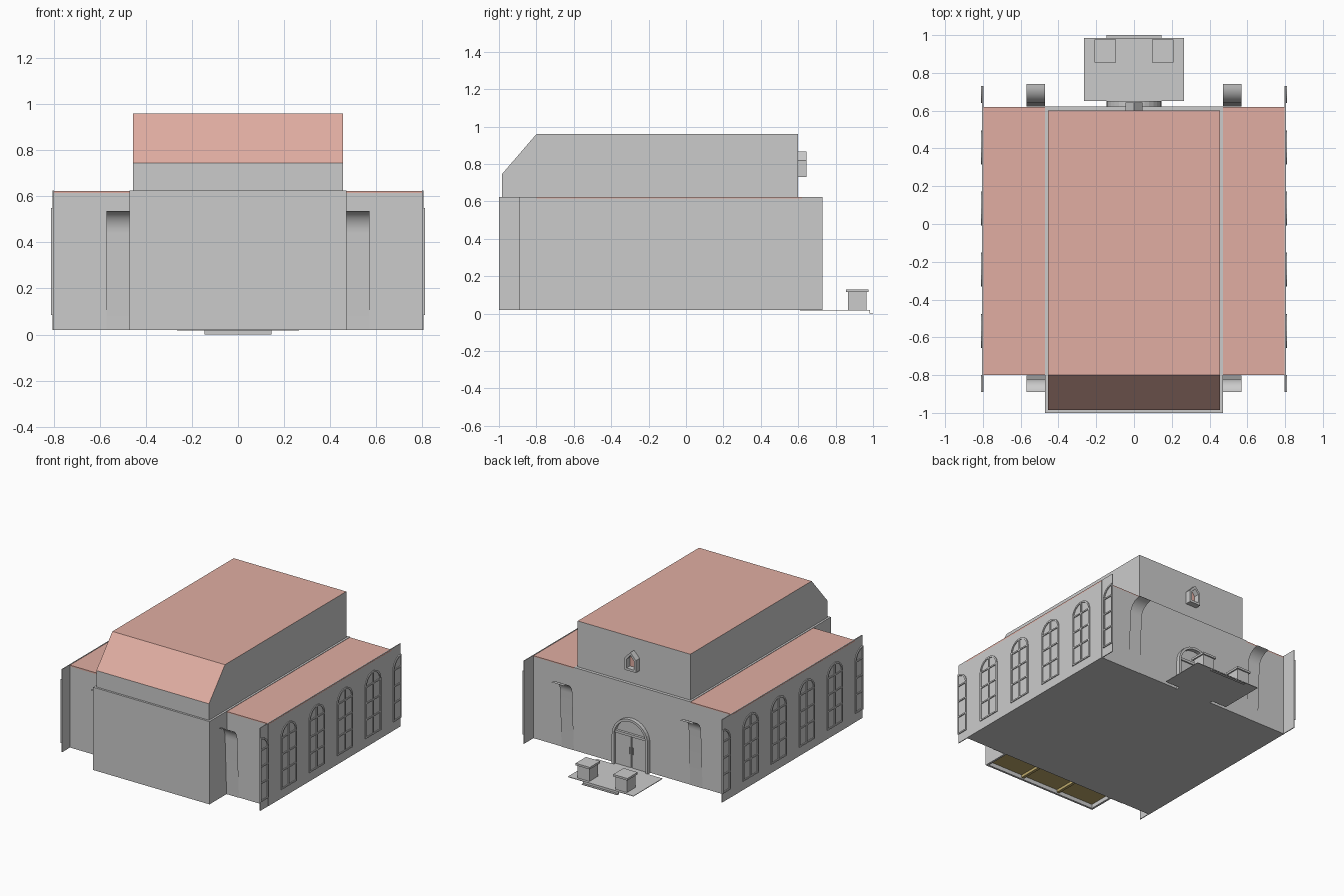
import bpy, bmesh, math
from mathutils import Vector

if "Cube" in bpy.data.objects:
    bpy.data.objects.remove(bpy.data.objects["Cube"])


def material(name, rgb):
    m = bpy.data.materials.new(name)
    m.diffuse_color = (*rgb, 1)
    m.use_nodes = True
    m.node_tree.nodes["Principled BSDF"].inputs["Base Color"].default_value = m.diffuse_color
    return m


CORAL = material("roof_coral", (0.75, 0.42, 0.36))
GOLD = material("old_gold", (0.52, 0.40, 0.15))


def finish(name, bm, mat=None):
    bmesh.ops.recalc_face_normals(bm, faces=bm.faces)
    me = bpy.data.meshes.new(name)
    bm.to_mesh(me)
    bm.free()
    ob = bpy.data.objects.new(name, me)
    bpy.context.collection.objects.link(ob)
    if mat:
        me.materials.append(mat)
    return ob


def box(name, x0, x1, y0, y1, z0, z1, mat=None):
    bm = bmesh.new()
    bmesh.ops.create_cube(bm, size=1)
    for v in bm.verts:
        v.co = ((x0 + x1) / 2 + v.co.x * (x1 - x0), (y0 + y1) / 2 + v.co.y * (y1 - y0),
                (z0 + z1) / 2 + v.co.z * (z1 - z0))
    return finish(name, bm, mat)


def prism(name, pts, axis, a, b, mat=None):
    """Extrude a 2D outline (u, z) along 'x' or 'y' from a to b."""
    bm = bmesh.new()
    at = lambda u, z, t: (t, u, z) if axis == 'x' else (u, t, z)
    f = bm.faces.new([bm.verts.new(at(u, z, a)) for u, z in pts])
    r = bmesh.ops.extrude_face_region(bm, geom=[f])
    d = Vector((b - a, 0, 0) if axis == 'x' else (0, b - a, 0))
    bmesh.ops.translate(bm, vec=d, verts=[g for g in r['geom'] if isinstance(g, bmesh.types.BMVert)])
    return finish(name, bm, mat)


def ring(name, outer, inner, axis, a, b, closed=True):
    """Extruded band between two matching outlines."""
    bm = bmesh.new()
    at = lambda p, t: (t, p[0], p[1]) if axis == 'x' else (p[0], t, p[1])
    rows = [[bm.verts.new(at(p, t)) for p, t in ((o, a), (o, b), (i, b), (i, a))]
            for o, i in zip(outer, inner)]
    n = len(rows)
    for k in range(n if closed else n - 1):
        r, s = rows[k], rows[(k + 1) % n]
        for j in range(4):
            bm.faces.new((r[j], r[(j + 1) % 4], s[(j + 1) % 4], s[j]))
    if not closed:
        bm.faces.new(rows[0])
        bm.faces.new(rows[-1])
    return finish(name, bm)


def arch(c, r, base, spring, a0=0, a1=180, n=10):
    pts = [(c + r * math.cos(math.radians(a0 + (a1 - a0) * k / n)),
            spring + r * math.sin(math.radians(a0 + (a1 - a0) * k / n))) for k in range(n + 1)]
    return ([(pts[0][0], base)] if a0 == 0 else []) + pts + ([(pts[-1][0], base)] if a1 == 180 else [])


# lower hall and flat aisle roofs
box("hall", -0.805, 0.805, -0.8, 0.62, 0.02, 0.615)
box("nave_base", -0.47, 0.47, -0.8, 0.622, 0.02, 0.625)
for s in (-1, 1):
    box("aisle_roof", *sorted((s * 0.47, s * 0.805)), -0.8, 0.62, 0.612, 0.622, CORAL)

# front projection, open underneath, with a gold ribbed panel inside
box("apse_front", -0.47, 0.47, -1.0, -0.985, 0.02, 0.625)
for s in (-1, 1):
    box("apse_side", *sorted((s * 0.455, s * 0.47)), -0.99, -0.8, 0.02, 0.625)
box("apse_panel", -0.456, 0.456, -0.987, -0.8, 0.05, 0.06, GOLD)
for x in (-0.155, 0.155):
    box("apse_beam", x - 0.01, x + 0.01, -0.987, -0.8, 0.03, 0.052, GOLD)

# upper nave with sloped front; upward faces are roof
nave = prism("nave_upper", [(-0.985, 0.61), (-0.985, 0.745), (-0.8, 0.96), (0.6, 0.96), (0.6, 0.61)],
             'x', -0.455, 0.455)
nave.data.materials.append(material("wall_grey", (0.8, 0.8, 0.8)))
nave.data.materials.append(CORAL)
for p in nave.data.polygons:
    p.material_index = 1 if p.normal.z > 0.3 else 0

# side walls with arched windows; the end windows are cut in half
Y0, Y1, ZB, ZS, R, T = -0.89, 0.73, 0.09, 0.46, 0.09, 0.012
for s in (-1, 1):
    box("side_wall", *sorted((s * 0.798, s * 0.804)), Y0, Y1, 0.02, 0.625)
    a, b = s * 0.803, s * 0.811
    for k in range(6):
        y = -0.08 + 0.324 * (k - 2.5)
        a0, a1 = (0, 90) if k == 0 else (90, 180) if k == 5 else (0, 180)
        ring("window_frame", arch(y, R, ZB, ZS, a0, a1), arch(y, R - T, ZB, ZS, a0, a1), 'x', a, b, False)
        lo, hi = max(y - R, Y0), min(y + R, Y1)
        for z in (ZB, 0.22, 0.34, ZS):
            box("window_bar", *sorted((a, b)), lo, hi, z - 0.005, z + 0.005)
        box("window_mullion", *sorted((a, b)), max(y - 0.005, Y0), min(y + 0.005, Y1), ZB, ZS + R - 0.005)

# buttress sheets flaring outward at the top
for s in (-1, 1):
    for d, base in ((1, 0.62), (-1, -0.8)):
        w = 0.1 if d > 0 else 0.07
        f = 0.02
        path = [(base + d * 0.003, 0.02), (base + d * f, 0.44)]
        path += [(base + d * (f + w * (1 - math.cos(t))), 0.44 + 0.095 * math.sin(t))
                 for t in [math.pi / 2 * k / 8 for k in range(1, 9)]]
        bm = bmesh.new()
        rows = [[bm.verts.new((s * x, y, z)) for x in (0.47, 0.57)] for y, z in path]
        for p, q in zip(rows, rows[1:]):
            bm.faces.new((p[0], p[1], q[1], q[0])).smooth = True
        finish("buttress", bm)

# rear door: arched surround, lintel, two leaves and handles
ring("door_surround", arch(0, 0.145, 0.02, 0.235, n=16), arch(0, 0.128, 0.02, 0.235, n=16),
     'y', 0.62, 0.65, False)
box("door_lintel", -0.13, 0.13, 0.62, 0.64, 0.25, 0.268)
for s in (-1, 1):
    box("door_leaf", *sorted((s * 0.003, s * 0.128)), 0.62, 0.63, 0.02, 0.25)
    box("door_handle", *sorted((s * 0.01, s * 0.016)), 0.63, 0.637, 0.12, 0.17)

# small gabled window above the door
house = [(-0.045, 0.73), (0.045, 0.73), (0.045, 0.82), (0, 0.868), (-0.045, 0.82)]
inner = [(x * 0.65, 0.79 + (z - 0.79) * 0.72) for x, z in house]
ring("gable_window_frame", house, inner, 'y', 0.6, 0.643)
prism("gable_window_pane", inner, 'y', 0.6, 0.604, CORAL)

# entrance terrace, step and pedestals
box("terrace", -0.265, 0.265, 0.65, 0.985, 0.017, 0.021)
box("terrace_link", -0.145, 0.145, 0.61, 0.655, 0.017, 0.02)
box("step", -0.145, 0.145, 0.98, 1.0, 0.0, 0.004)
box("step_riser", -0.145, 0.145, 0.98, 0.984, 0.0, 0.019)
for s in (-1, 1):
    x = s * 0.152
    box("pedestal", x - 0.047, x + 0.047, 0.866, 0.966, 0.02, 0.117)
    box("pedestal_cap", x - 0.057, x + 0.057, 0.856, 0.976, 0.115, 0.13)
